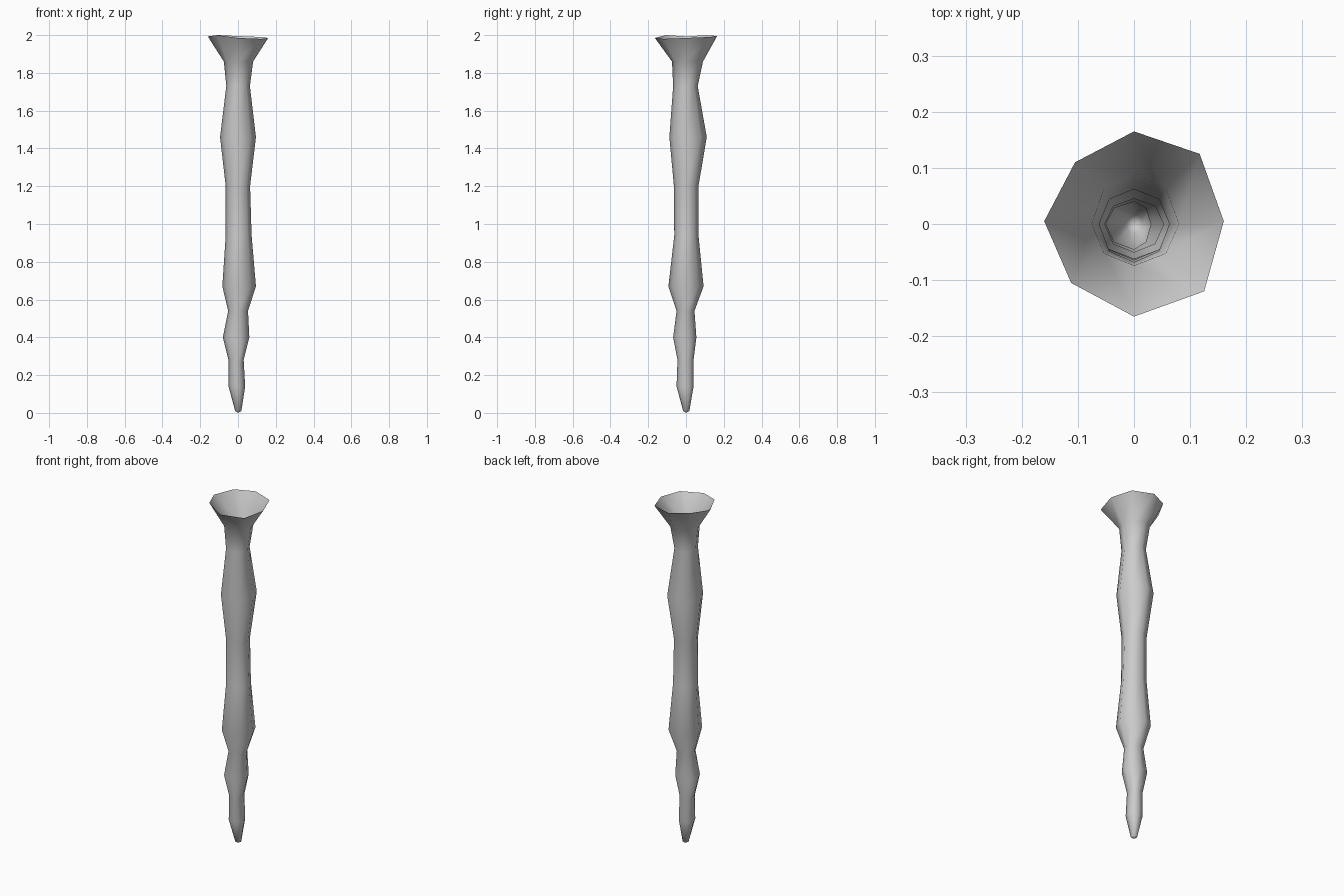
import bpy, bmesh, math

# Rings of the spike: height, reach towards -x, +x, -y, +y
RINGS = [
    (0.01, 0.015, 0.018, 0.015, 0.018),
    (0.14, 0.050, 0.038, 0.050, 0.040),
    (0.28, 0.050, 0.030, 0.045, 0.040),
    (0.40, 0.080, 0.060, 0.068, 0.055),
    (0.54, 0.052, 0.053, 0.050, 0.045),
    (0.67, 0.083, 0.095, 0.093, 0.093),
    (0.94, 0.065, 0.072, 0.062, 0.066),
    (1.20, 0.065, 0.064, 0.064, 0.066),
    (1.46, 0.095, 0.095, 0.088, 0.110),
    (1.73, 0.062, 0.063, 0.068, 0.062),
    (1.86, 0.075, 0.080, 0.074, 0.090),
]
# Flared rim, open at the top
RIM = [(0.16, 0.005, 1.985), (0.117, 0.125, 1.99), (0, 0.165, 1.995), (-0.105, 0.11, 2.0),
       (-0.16, 0.005, 1.993), (-0.112, -0.105, 2.0), (0, -0.165, 1.985), (0.125, -0.12, 1.98)]
SIDES = 8


def ring_points(z, nx, px, ny, py):
    pts = []
    for i in range(SIDES):
        a = math.tau * i / SIDES
        c, s = math.cos(a), math.sin(a)
        pts.append((c * (px if c > 0 else nx), s * (py if s > 0 else ny), z))
    return pts


bm = bmesh.new()
loops = [[bm.verts.new(p) for p in ring_points(*r)] for r in RINGS]
loops.append([bm.verts.new(p) for p in RIM])

# Walls between neighbouring rings
for low, high in zip(loops, loops[1:]):
    for i in range(SIDES):
        j = (i + 1) % SIDES
        bm.faces.new((low[i], low[j], high[j], high[i]))

# Closed tip
tip = bm.verts.new((0, 0, 0))
for i in range(SIDES):
    bm.faces.new((tip, loops[0][(i + 1) % SIDES], loops[0][i]))

mesh = bpy.data.meshes.new("hanging_spike")
bm.to_mesh(mesh)
bm.free()
spike = bpy.data.objects.new("hanging_spike", mesh)
bpy.context.collection.objects.link(spike)
for poly in mesh.polygons:
    poly.use_smooth = True
